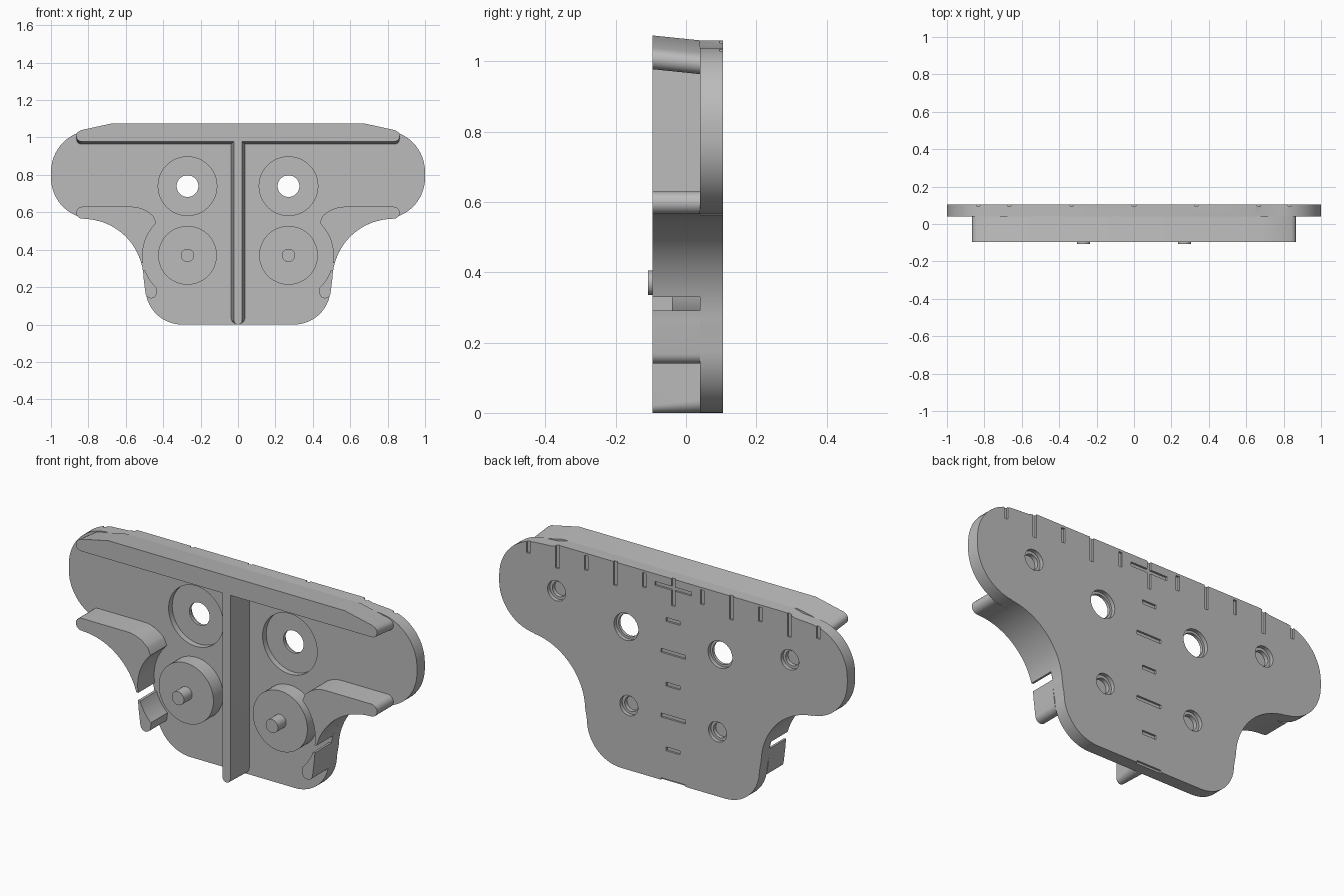
import bpy, bmesh, math
from math import sin, cos, radians

cube = bpy.data.objects.get("Cube")
if cube:
    bpy.data.objects.remove(cube, do_unlink=True)

grey = bpy.data.materials.new("plain grey")
grey.use_nodes = True
colour = (0.5, 0.5, 0.5, 1)
grey.diffuse_color = colour
grey.node_tree.nodes["Principled BSDF"].inputs["Base Color"].default_value = colour

BACK, FACE, RIB = 0.105, 0.04, -0.095
parts = []


def arc(cx, cz, r, a0, a1, n=14):
    angles = [radians(a0 + (a1 - a0) * i / n) for i in range(n + 1)]
    return [(cx + r * cos(a), cz + r * sin(a)) for a in angles]


def mirrored(half):
    return half + [(-x, z) for x, z in reversed(half)]


def loft(bm, rings):
    """Closed solid through rings given as (y, outline of x, z points)."""
    loops = [[bm.verts.new((x, y, z)) for x, z in pts] for y, pts in rings]
    for a, b in zip(loops, loops[1:]):
        for i in range(len(a)):
            j = (i + 1) % len(a)
            bm.faces.new((a[i], a[j], b[j], b[i]))
    bm.faces.new(loops[0])
    bm.faces.new(loops[-1])


def turned(bm, x, z, profile):
    """Round solid along y from (y, radius) pairs."""
    loft(bm, [(y, arc(x, z, r, 0, 360, 48)[:-1]) for y, r in profile])


def box(bm, x, z, w, h, y0=BACK - 0.01, y1=BACK + 0.02):
    pts = [(x + w * i / 2, z + h * j / 2) for i, j in ((-1, -1), (1, -1), (1, 1), (-1, 1))]
    loft(bm, [(y0, pts), (y1, pts)])


def finish(name, bm):
    bmesh.ops.recalc_face_normals(bm, faces=bm.faces)
    mesh = bpy.data.meshes.new(name)
    bm.to_mesh(mesh)
    bm.free()
    mesh.materials.append(grey)
    ob = bpy.data.objects.new(name, mesh)
    bpy.context.collection.objects.link(ob)
    parts.append(ob)
    return ob


def solid(name, rings):
    bm = bmesh.new()
    loft(bm, rings)
    return finish(name, bm)


# Back plate outline
half = (arc(0.3, 0.195, 0.195, -90, 0)
        + arc(0.83, 0.24, 0.325, 178, 95, 24)
        + arc(0.78, 0.785, 0.22, -85, 0)
        + arc(0.775, 0.815, 0.225, 0, 90)
        + [(0.7, 1.045), (0.65, 1.06)])
outline = mirrored(half)
plate = solid("back_plate", [(FACE, outline), (BACK, outline)])

# Holes, recesses and measuring marks
bm = bmesh.new()
for s in (-1, 1):
    turned(bm, s * 0.27, 0.74, [(FACE - 0.02, 0.157), (FACE + 0.03, 0.157), (FACE + 0.03, 0.058),
                                (BACK - 0.02, 0.058), (BACK - 0.02, 0.07), (BACK + 0.02, 0.07)])
    for x, z in ((0.255, 0.335), (0.67, 0.82)):
        turned(bm, s * x, z, [(BACK - 0.04, 0.038), (BACK - 0.02, 0.038),
                              (BACK - 0.02, 0.052), (BACK + 0.02, 0.052)])
    for i in range(1, 6):
        box(bm, s * i / 6, 1.01, 0.02, 0.075 if i % 2 else 0.145)
for i in range(6):
    box(bm, 0, i * 0.168, 0.08 if i % 2 else 0.14, 0.02)
box(bm, 0, 1.01, 0.21, 0.02)
box(bm, 0, 1.01, 0.02, 0.18)
cutter = finish("hole_cutter", bm)
cutter.hide_render = True
mod = plate.modifiers.new("holes", 'BOOLEAN')
mod.object = cutter
mod.solver = 'EXACT'
mod.use_self = True
bpy.context.view_layer.update()
cut = bpy.data.meshes.new_from_object(
    plate.evaluated_get(bpy.context.evaluated_depsgraph_get()))
plate.modifiers.clear()
plate.data = cut
parts.remove(cutter)
bpy.data.objects.remove(cutter, do_unlink=True)

# Top rib, tilted upwards towards the front
half = arc(0.835, 0.994, 0.03, -90, 45, 10) + [(0.84, 1.025), (0.68, 1.06)]
low = mirrored(half)
solid("top_rib", [(FACE, low), (RIB, [(x, z + 0.014) for x, z in low])])

# Centre rib, tapered with a rounded foot


def foot(w):
    return [(w, 0.985), (-w, 0.985)] + arc(0, w, w, 180, 360)


solid("centre_rib", [(FACE, foot(0.037)), (RIB, foot(0.022))])

# Curved side ribs, hooks, bosses and pins
arm = (arc(0.83, 0.24, 0.325, 164, 95, 24)
       + arc(0.833, 0.598, 0.032, -90, 90, 10)
       + arc(0.57, 0.47, 0.16, 90, 138, 10)
       + arc(0.27, 0.37, 0.24, 46, -9.6, 16))
hook = (arc(0.83, 0.24, 0.325, 171, 178, 4)
        + arc(0.465, 0.17, 0.03, 0, -180, 12)
        + arc(0.27, 0.37, 0.24, -47, -19.5, 8))
for side, s in (("left", 1), ("right", -1)):
    for name, pts in (("side_rib", arm), ("side_hook", hook)):
        pts = [(s * x, z) for x, z in pts]
        solid(f"{side}_{name}", [(FACE, pts), (RIB, pts)])
    bm = bmesh.new()
    turned(bm, s * 0.27, 0.37, [(FACE, 0.157), (-0.04, 0.157), (-0.04, 0.035), (-0.108, 0.035)])
    finish(f"{side}_boss_and_pin", bm)

# Smooth curved walls, keep edges sharp
bpy.ops.object.select_all(action='DESELECT')
for ob in parts:
    ob.select_set(True)
bpy.context.view_layer.objects.active = plate
bpy.ops.object.shade_smooth_by_angle(angle=radians(30))
